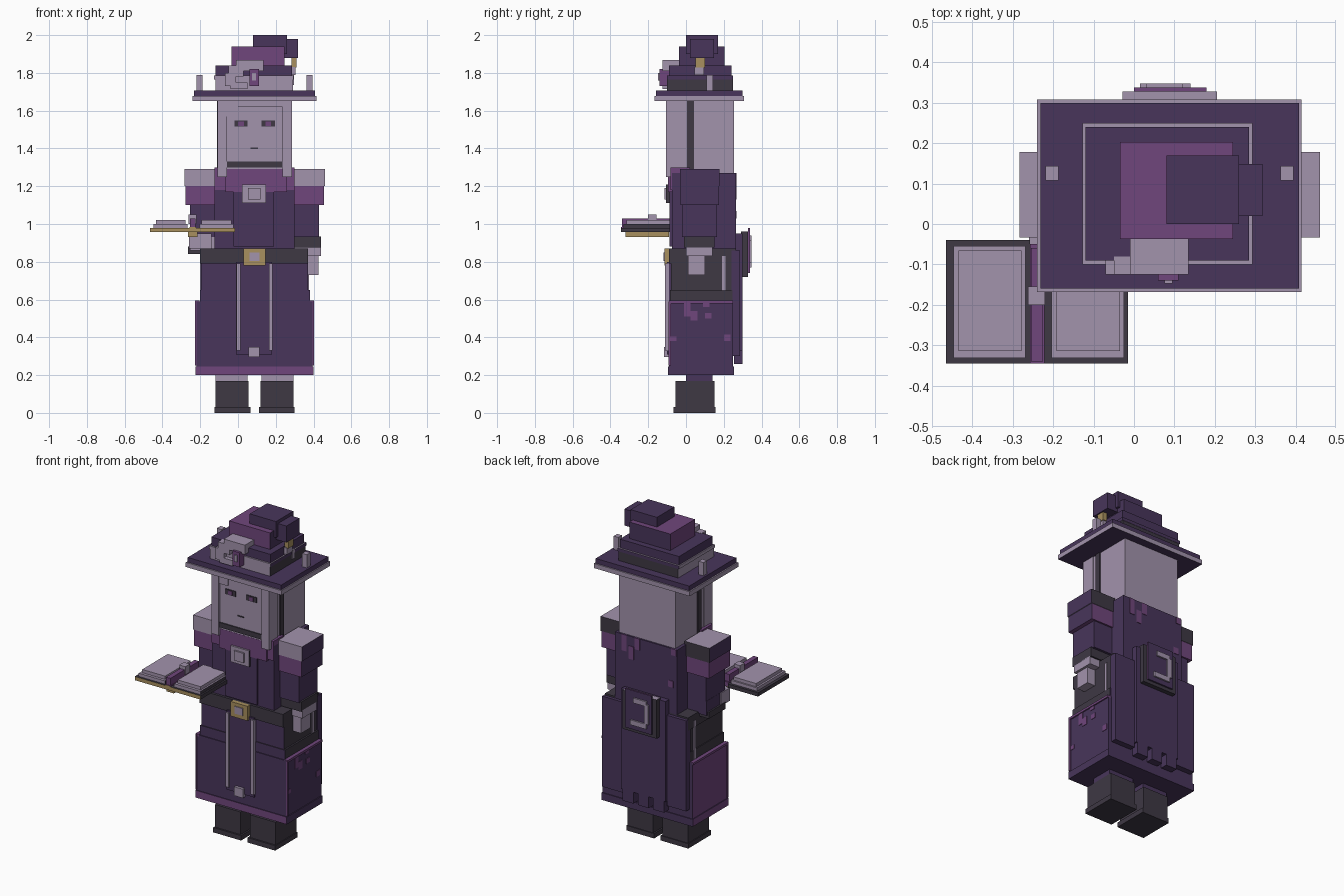
import bpy
from mathutils import Vector

default = bpy.data.objects.get("Cube")
if default:
    bpy.data.objects.remove(default, do_unlink=True)


def srgb(r, g, b):
    return tuple((c / 255 / 12.92) if c < 11 else ((c / 255 + .055) / 1.055) ** 2.4 for c in (r, g, b)) + (1,)


def material(name, colour):
    mat = bpy.data.materials.new(name)
    mat.use_nodes = True
    mat.diffuse_color = colour
    node = next(n for n in mat.node_tree.nodes if n.type == 'BSDF_PRINCIPLED')
    node.inputs["Base Color"].default_value = colour
    return mat


dark = material("dark purple", srgb(72, 53, 91))
purple = material("plum purple", srgb(112, 70, 124))
pale = material("pale mauve", srgb(162, 147, 172))
coal = material("charcoal", srgb(62, 56, 68))
gold = material("dull gold", srgb(168, 144, 94))

DIRECTIONS = {"left": (1, 0, 0), "right": (-1, 0, 0), "back": (0, 1, 0),
              "front": (0, -1, 0), "top": (0, 0, 1), "bottom": (0, 0, -1)}
MIDDLE = .088


def box(name, x, y, z, mat, **sides):
    """Box from three (low, high) ranges; named sides may take another material."""
    bpy.ops.mesh.primitive_cube_add(size=1)
    obj = bpy.context.object
    obj.name = name
    for v in obj.data.vertices:
        v.co = Vector([r[0] if c < 0 else r[1] for c, r in zip(v.co, (x, y, z))])
    obj.data.materials.append(mat)
    for side, other in sides.items():
        obj.data.materials.append(other)
        for face in obj.data.polygons:
            if face.normal.dot(Vector(DIRECTIONS[side])) > .9:
                face.material_index = len(obj.data.materials) - 1
    return obj


def pair(name, x, y, z, mat, outer=None, **sides):
    """The same box on both sides of the figure's middle; x is given for the left."""
    flipped = (2 * MIDDLE - x[1], 2 * MIDDLE - x[0])
    for side, span in (("left", x), ("right", flipped)):
        extra = {side: outer} if outer else {}
        box(side + "_" + name, span, y, z, mat, **sides, **extra)


# Boots and legs
pair("boot", (.12, .295), (-.055, .15), (.03, .17), coal)
pair("boot_sole", (.11, .3), (-.065, .155), (0, .03), coal)
pair("leg", (.125, .295), (0, .14), (.17, .25), dark, front=pale)

# Robe skirt
box("skirt_hem", (-.225, .4), (-.095, .255), (.2, .245), dark, front=purple, right=purple)
box("lower_skirt", (-.22, .395), (-.09, .25), (.245, .59), dark, right=purple)
box("skirt_step", (-.2, .38), (-.085, .245), (.59, .65), dark, left=coal, right=coal, top=coal)
box("upper_skirt", (-.195, .37), (-.08, .265), (.65, .85), dark, left=coal, right=coal)
pair("skirt_trim", (.395, .403), (-.093, -.08), (.25, .59), purple)
pair("skirt_top_trim", (.38, .403), (-.09, .25), (.58, .594), purple)
box("front_apron", (-.01, .18), (-.1, -.08), (.31, .8), dark)
pair("ribbon", (.163, .183), (-.11, -.09), (.33, .79), pale)
box("ribbon_knot", (.055, .115), (-.117, -.09), (.295, .35), pale)
pair("seam_cord", (.365, .377), (.19, .21), (.3, .83), pale)

# Belt and buckle
box("belt", (-.2, .37), (-.09, .265), (.79, .87), coal)
box("buckle", (.03, .145), (-.115, -.08), (.78, .87), gold)
box("buckle_plate", (.06, .115), (-.12, -.11), (.805, .85), pale)

# Torso, scarf and brooch
box("torso", (-.125, .3), (-.075, .265), (.83, 1.27), dark)
box("chest_panel", (-.025, .19), (-.088, -.07), (.88, 1.2), dark)
box("scarf", (-.125, .3), (-.082, .02), (1.18, 1.3), purple)
box("scarf_centre", (-.065, .26), (-.094, -.07), (1.17, 1.29), purple)
box("brooch", (.022, .148), (-.105, -.08), (1.11, 1.21), pale, left=coal)
box("brooch_stone", (.052, .118), (-.115, -.1), (1.13, 1.19), pale)

# Arms
pair("shoulder_lower", (.29, .455), (-.03, .175), (1.1, 1.2), purple, left=dark)
pair("shoulder_upper", (.29, .46), (-.033, .178), (1.2, 1.29), pale, outer=dark, back=coal)
pair("arm", (.295, .43), (-.02, .165), (.93, 1.1), dark)
box("left_cuff", (.3, .44), (-.01, .15), (.875, .935), coal)
box("left_hand", (.3, .44), (0, .14), (.83, .88), pale)
box("left_fingers", (.355, .425), (.01, .1), (.73, .83), pale)
box("right_sleeve", (-.255, -.125), (-.02, .165), (.86, .95), dark, front=pale)
box("right_cuff", (-.265, -.125), (-.01, .155), (.84, .88), coal)
box("right_hand", (-.26, -.14), (-.06, .03), (.87, .95), pale)

# Open book
for side, left, right in (("right", -.465, -.258), ("left", -.222, -.015)):
    box(side + "_book_cover", (left, right), (-.345, -.04), (.957, .98), coal, front=gold, bottom=gold)
    box(side + "_book_pages", (left + .018, right - .01), (-.332, -.055), (.98, 1.0), pale, left=coal)
    box(side + "_top_pages", (left + .03, right - .02), (-.315, -.065), (1.0, 1.02), pale)
box("book_spine", (-.258, -.222), (-.345, -.05), (.957, .985), purple, front=gold)
box("book_clasp", (-.265, -.215), (-.32, -.09), (.932, .957), gold)
box("bookmark", (-.255, -.225), (-.34, -.06), (.985, 1.03), purple)
box("bookmark_clip", (-.262, -.22), (-.2, -.155), (1.0, 1.05), pale)

# Head, hair and face
box("head", (-.105, .28), (-.093, .255), (1.26, 1.65), pale)
pair("side_lock", (.235, .285), (-.105, -.02), (1.25, 1.65), pale)
box("fringe", (-.06, .24), (-.102, -.09), (1.62, 1.65), pale)
box("fringe_tuft", (-.06, .0), (-.1, -.09), (1.57, 1.62), pale)
pair("side_hair_gap", (.279, .287), (.005, .042), (1.28, 1.65), coal)
box("chin_band", (-.06, .235), (-.1, -.09), (1.3, 1.33), coal)
pair("eye", (.125, .195), (-.098, -.09), (1.515, 1.548), coal)
pair("eye_iris", (.145, .175), (-.101, -.095), (1.52, 1.543), purple)
box("mouth", (.065, .105), (-.097, -.09), (1.398, 1.405), coal)

# Hat
box("brim_edge", (-.24, .415), (-.168, .308), (1.65, 1.678), pale, bottom=dark)
box("brim", (-.232, .408), (-.16, .3), (1.678, 1.708), dark)
box("hat_band", (-.12, .29), (-.1, .248), (1.708, 1.77), coal, front=pale, right=pale)
box("crown_ledge", (-.127, .293), (-.1, .25), (1.765, 1.785), pale, left=dark, back=dark)
box("crown_base", (-.12, .285), (-.09, .24), (1.77, 1.838), dark)
box("crown_middle", (-.035, .245), (-.037, .203), (1.838, 1.94), purple, left=dark, back=dark)
box("crown_tip", (.08, .26), (0, .17), (1.9, 2), dark)
box("drooping_tip", (.24, .318), (.02, .148), (1.878, 1.98), dark)
box("tip_charm", (.283, .31), (.05, .1), (1.828, 1.878), gold)
box("charm_bead", (.28, .305), (.045, .095), (1.79, 1.83), pale)
box("band_stud", (.28, .297), (.11, .135), (1.735, 1.79), pale)
pair("brim_stud", (.363, .395), (.108, .143), (1.7, 1.79), pale)

# Crescent and jewel on the hat front
box("hat_crescent_side", (-.07, -.01), (-.125, -.08), (1.73, 1.8), pale)
box("hat_crescent_bend", (-.05, .03), (-.125, -.08), (1.78, 1.84), pale)
box("hat_crescent_top", (-.01, .135), (-.125, -.03), (1.81, 1.868), pale)
box("hat_crescent_foot", (-.04, .05), (-.125, -.08), (1.715, 1.75), pale)
box("hat_jewel", (.06, .11), (-.14, -.09), (1.73, 1.82), purple)
box("hat_jewel_spark", (.075, .095), (-.147, -.135), (1.76, 1.8), pale)

# Back cape with hanging tabs
box("cape_side_left", (.235, .375), (.24, .285), (.3, .86), dark)
box("cape_side_right", (-.2, -.07), (.24, .285), (.3, .86), dark)
box("cape_centre", (-.07, .235), (.25, .3), (.33, .95), dark)
for i in range(3):
    start = -.06 + i * .105
    box("cape_tab_" + "abc"[i], (start, start + .075), (.255, .3), (.26, .33), dark)

# Crescent pouch on the back
box("pouch", (-.028, .205), (.29, .328), (.72, .96), coal, top=pale)
box("pouch_flap", (.0, .18), (.328, .338), (.74, .98), dark, left=purple, top=purple)
box("crescent_back", (.015, .045), (.335, .348), (.8, .92), pale)
box("crescent_top", (.03, .12), (.335, .348), (.91, .94), pale)
box("crescent_foot", (.03, .14), (.335, .348), (.77, .8), pale)

# Cloth blotches on the side and back
for i, (y, z, height) in enumerate(((-.01, .51, .08), (.025, .49, .05), (.09, .56, .03), (.1, .5, .03), (.2, .38, .035), (-.085, .38, .025))):
    box("skirt_blotch_" + "abcdef"[i], (.39, .398), (y, y + .035), (z, z + height), purple)
for i, (x, z, height) in enumerate(((.22, 1.17, .1), (.17, 1.13, .08), (.13, 1.2, .07), (-.1, 1.03, .04), (-.12, 1.23, .04))):
    box("torso_blotch_" + "abcde"[i], (x, x + .035), (.26, .268), (z, z + height), purple)
